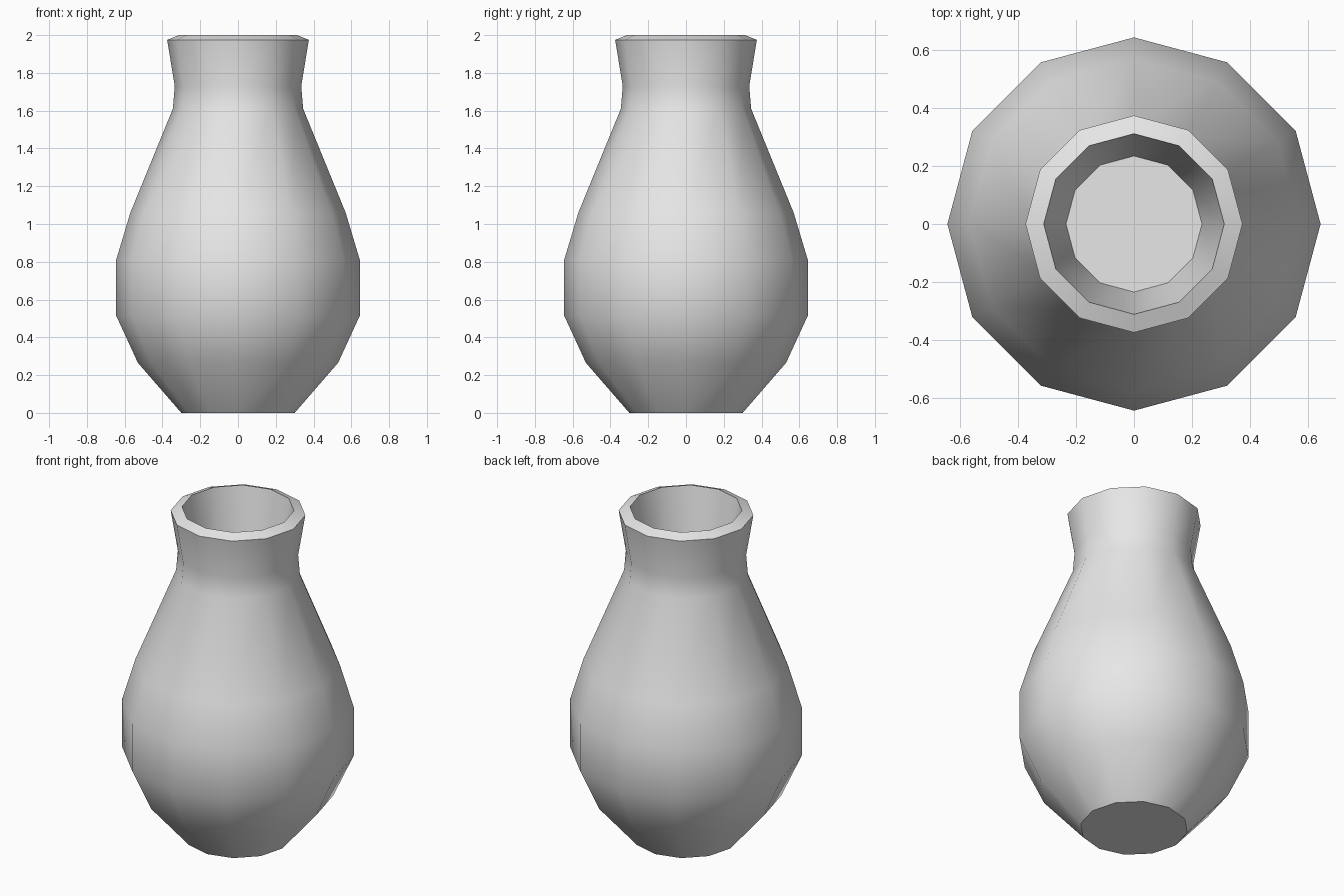
import bpy
import bmesh
import math

cube = bpy.data.objects.get("Cube")
if cube:
    bpy.data.objects.remove(cube, do_unlink=True)

SIDES = 12

# (radius, height) from the base up the outside, over the lip, down the inside
PROFILE = [
    (0.30, 0.0), (0.53, 0.265), (0.645, 0.515), (0.645, 0.81),
    (0.57, 1.06), (0.345, 1.61), (0.335, 1.73), (0.375, 1.975),
    (0.312, 2.0), (0.235, 1.55),
]


def lathe(name, profile, material):
    """Turn a profile into a faceted vessel closed by a flat face at each end."""
    bm = bmesh.new()
    rings = []
    for radius, height in profile:
        angles = [math.tau * i / SIDES for i in range(SIDES)]
        rings.append([bm.verts.new((radius * math.cos(a), radius * math.sin(a), height))
                      for a in angles])
    for low, high in zip(rings, rings[1:]):
        for i in range(SIDES):
            j = (i + 1) % SIDES
            bm.faces.new((low[i], low[j], high[j], high[i]))
    bm.faces.new(rings[0][::-1])
    bm.faces.new(rings[-1])
    bmesh.ops.recalc_face_normals(bm, faces=bm.faces)
    mesh = bpy.data.meshes.new(name)
    bm.to_mesh(mesh)
    bm.free()
    mesh.materials.append(material)
    obj = bpy.data.objects.new(name, mesh)
    bpy.context.collection.objects.link(obj)
    return obj


# Plain clay colour
clay = bpy.data.materials.new("pale_grey_clay")
clay.use_nodes = True
colour = (0.8, 0.8, 0.8, 1.0)
clay.diffuse_color = colour
clay.node_tree.nodes["Principled BSDF"].inputs["Base Color"].default_value = colour

# Vase body, smooth around the sides with crisp lip and base edges
vase = lathe("vase", PROFILE, clay)
bpy.ops.object.select_all(action="DESELECT")
vase.select_set(True)
bpy.context.view_layer.objects.active = vase
bpy.ops.object.shade_smooth_by_angle(angle=math.radians(40))
